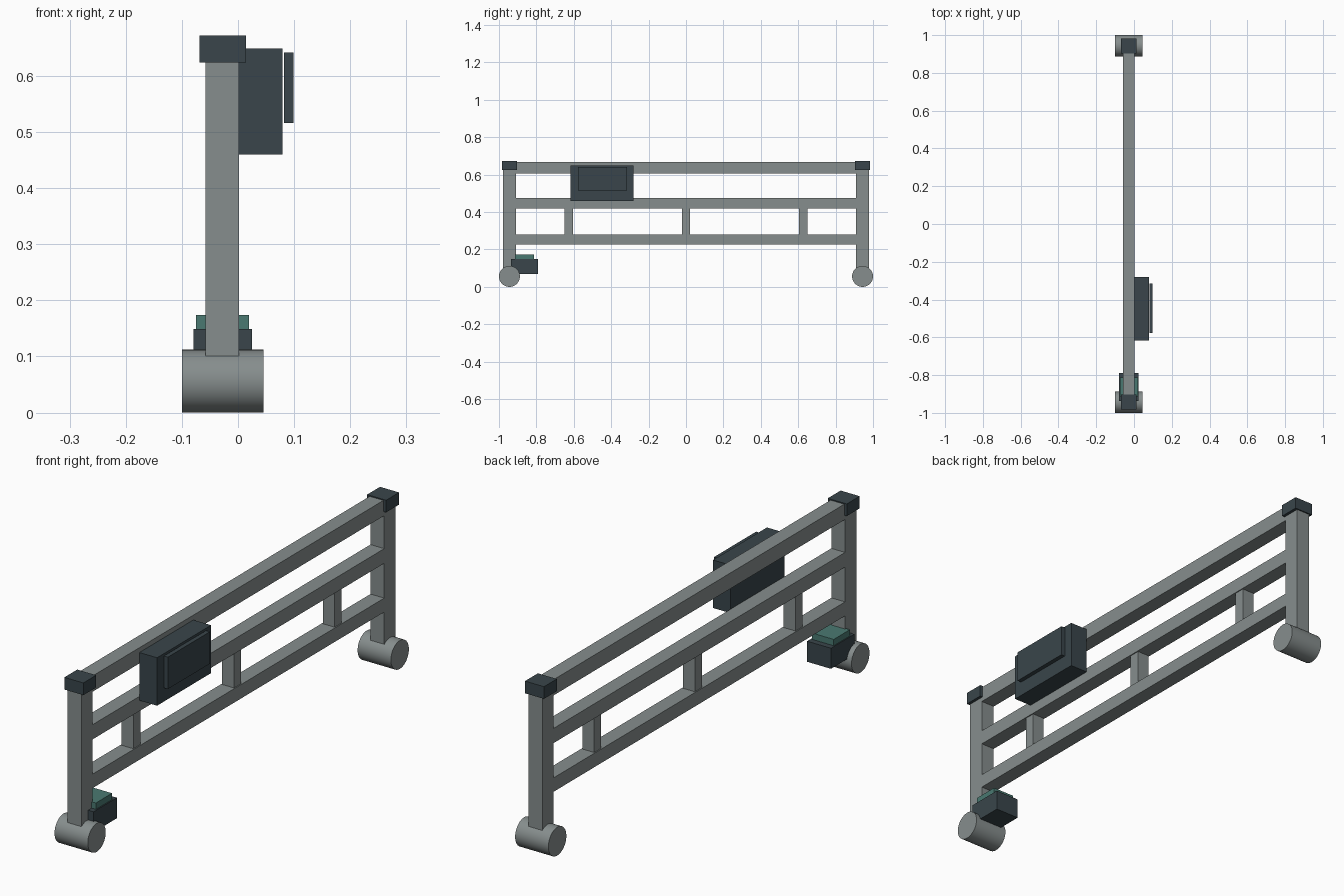
import bpy
import math
from mathutils import Vector

cube = bpy.data.objects.get("Cube")
if cube:
    bpy.data.objects.remove(cube, do_unlink=True)


def material(name, rgb):
    mat = bpy.data.materials.new(name)
    mat.use_nodes = True
    colour = (*rgb, 1.0)
    mat.diffuse_color = colour
    mat.node_tree.nodes["Principled BSDF"].inputs["Base Color"].default_value = colour
    return mat


GREY = material("steel_grey", (0.24, 0.27, 0.268))
DARK = material("dark_slate", (0.041, 0.06, 0.07))
TEAL = material("muted_teal", (0.068, 0.19, 0.165))


def box(name, low, high, mat):
    """Box between two opposite corners."""
    low, high = Vector(low), Vector(high)
    bpy.ops.mesh.primitive_cube_add(size=1, location=(low + high) / 2)
    obj = bpy.context.object
    obj.name = name
    obj.scale = high - low
    bpy.ops.object.transform_apply(location=False, rotation=False, scale=True)
    obj.data.materials.append(mat)
    return obj


def roller(name, y):
    """Smooth wheel lying along x."""
    radius, left, right = 0.056, -0.1, 0.045
    bpy.ops.mesh.primitive_cylinder_add(
        vertices=48, radius=radius, depth=right - left,
        location=((left + right) / 2, y, radius), rotation=(0, math.pi / 2, 0))
    obj = bpy.context.object
    obj.name = name
    obj.data.materials.append(GREY)
    bpy.ops.object.shade_smooth_by_angle(angle=math.radians(30))


# Frame depth and the rail heights (bottom, top)
X0, X1 = -0.058, 0.002
POST_IN, POST_OUT = 0.908, 0.978
RAILS = {"lower": (0.226, 0.281), "middle": (0.418, 0.476), "top": (0.606, 0.668)}

# Horizontal rails
for label, (z0, z1) in RAILS.items():
    box(f"{label}_rail", (X0, -POST_IN, z0), (X1, POST_IN, z1), GREY)

# End posts in stacked sections, with wheel and cap
levels = [0.09, RAILS["lower"][1], RAILS["middle"][1], 0.63]
for end, side in (("front", -1), ("back", 1)):
    y0, y1 = sorted((side * POST_IN, side * POST_OUT))
    for i, (z0, z1) in enumerate(zip(levels, levels[1:])):
        box(f"{end}_post_section_{i + 1}", (X0, y0, z0), (X1, y1, z1), GREY)
    box(f"{end}_post_cap", (-0.069, y0 - 0.005, 0.624), (0.014, y1 + 0.005, 0.672), DARK)
    roller(f"{end}_wheel", side * 0.944)

# Short struts between the lower and middle rails
for i, y in enumerate((-0.627, 0, 0.627)):
    box(f"strut_{i + 1}", (X0 + 0.004, y - 0.022, RAILS["lower"][1]),
        (X1 - 0.004, y + 0.022, RAILS["middle"][0]), GREY)

# Control box with its raised cover
box("control_box", (X1, -0.617, 0.46), (0.079, -0.281, 0.649), DARK)
box("control_box_cover", (0.082, -0.578, 0.516), (0.099, -0.316, 0.642), DARK)

# Drive motor behind the front wheel
box("drive_motor", (-0.079, -0.936, 0.068), (0.025, -0.79, 0.149), DARK)
box("drive_motor_lid", (-0.075, -0.914, 0.149), (0.02, -0.813, 0.174), TEAL)
